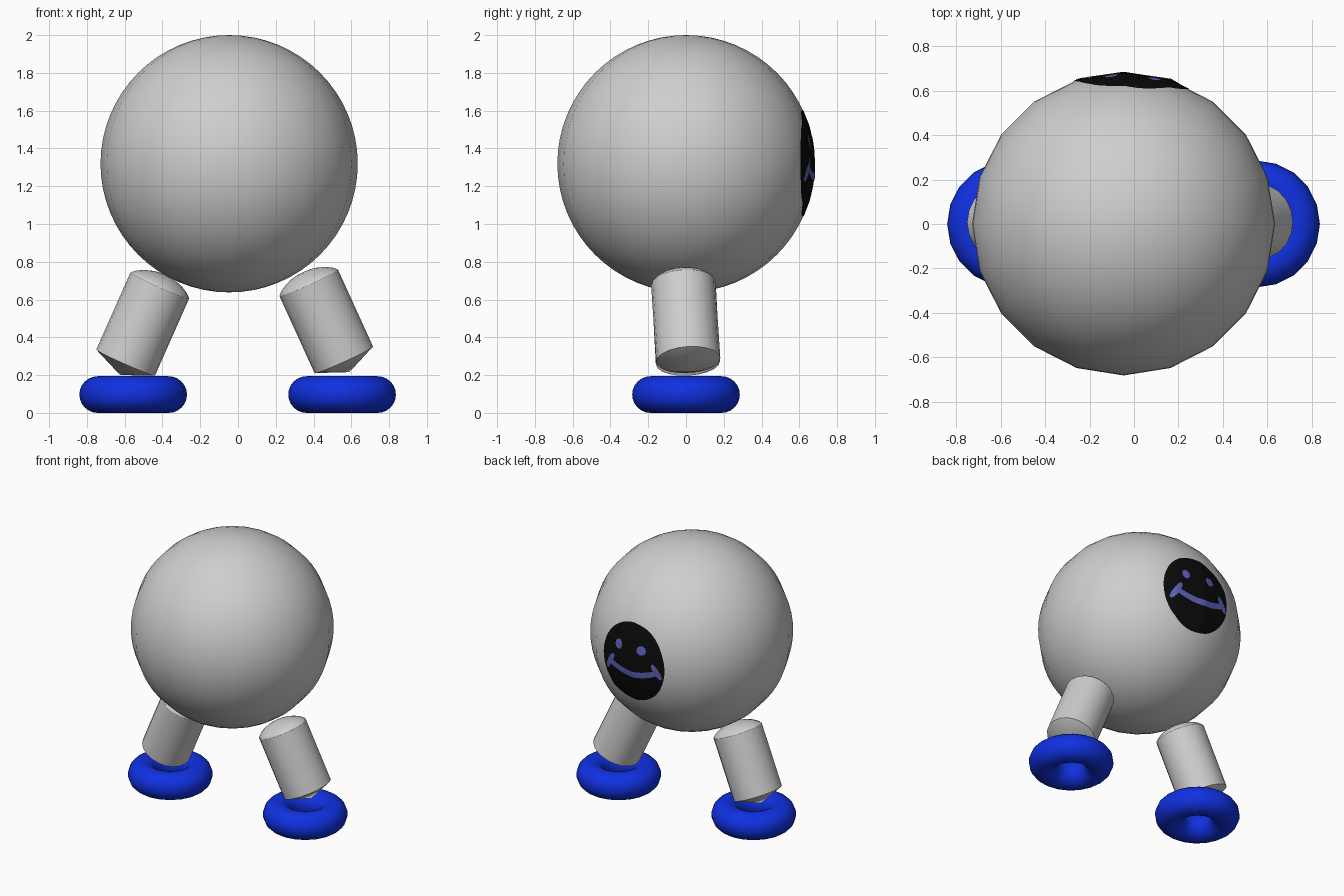
import bpy, bmesh, math
from mathutils import Vector
from mathutils.bvhtree import BVHTree

if "Cube" in bpy.data.objects:
    bpy.data.objects.remove(bpy.data.objects["Cube"])

R = 0.681
CENTRE = Vector((-0.047, 0, 1.319))


def material(name, rgb):
    m = bpy.data.materials.new(name)
    m.diffuse_color = (*rgb, 1)
    m.use_nodes = True
    m.node_tree.nodes["Principled BSDF"].inputs["Base Color"].default_value = m.diffuse_color
    return m


GREY = material("light grey", (0.62, 0.62, 0.62))
BLUE = material("strong blue", (0.005, 0.03, 0.75))
BLACK = material("black", (0.003, 0.003, 0.003))
VIOLET = material("violet blue", (0.11, 0.125, 0.5))


def make_object(name, bm, mat, angle=30):
    me = bpy.data.meshes.new(name)
    bm.to_mesh(me)
    bm.free()
    ob = bpy.data.objects.new(name, me)
    bpy.context.collection.objects.link(ob)
    me.materials.append(mat)
    bpy.ops.object.select_all(action='DESELECT')
    ob.select_set(True)
    bpy.context.view_layer.objects.active = ob
    bpy.ops.object.shade_smooth_by_angle(angle=math.radians(angle))
    return ob


def lathe(profile, steps):
    """Spin a closed-or-capped (radius, height) profile around z."""
    bm = bmesh.new()
    vs = [bm.verts.new((r, 0, z)) for r, z in profile]
    es = [bm.edges.new(p) for p in zip(vs, vs[1:])]
    bmesh.ops.spin(bm, geom=vs + es, cent=(0, 0, 0), axis=(0, 0, 1),
                   angle=math.tau, steps=steps, use_merge=False)
    bmesh.ops.remove_doubles(bm, verts=bm.verts, dist=1e-5)
    bmesh.ops.recalc_face_normals(bm, faces=bm.faces)
    return bm


# Body ball
ball = bmesh.new()
bmesh.ops.create_uvsphere(ball, u_segments=20, v_segments=32, radius=R)
bmesh.ops.translate(ball, verts=ball.verts, vec=CENTRE)
surface = BVHTree.FromBMesh(ball)
make_object("round_body", ball, GREY)


def patch(name, shape, nu, nv, offset, mat):
    """Thin plate laid onto the back (+y) of the ball; shape(u, v) -> (dx, dz)."""
    bm = bmesh.new()
    grid = []
    for i in range(nu + 1):
        row = []
        for j in range(nv + 1):
            dx, dz = shape(i / nu, j / nv)
            start = CENTRE + Vector((dx, 2, dz))
            hit = surface.ray_cast(start, Vector((0, -1, 0)))[0]
            out = (hit - CENTRE).normalized()
            row.append(bm.verts.new(hit + out * offset))
        grid.append(row)
    for i in range(nu):
        for j in range(nv):
            bm.faces.new((grid[i][j], grid[i + 1][j], grid[i + 1][j + 1], grid[i][j + 1]))
    bmesh.ops.remove_doubles(bm, verts=bm.verts, dist=1e-5)
    bm.normal_update()
    bmesh.ops.reverse_faces(bm, faces=[f for f in bm.faces if f.normal.y < 0])
    return make_object(name, bm, mat, 60)


def ellipse(cx, cz, rx, rz):
    return lambda u, v: (cx + rx * u * math.cos(math.tau * v),
                         cz + rz * u * math.sin(math.tau * v))


def bar(a, b, width):
    """Straight stroke with rounded ends."""
    ax, bx = Vector(a), Vector(b)
    d = (bx - ax).normalized()
    n = Vector((-d.y, d.x))

    def shape(u, v):
        w = width * (1 - 0.6 * abs(2 * u - 1) ** 3)
        p = ax.lerp(bx, u) + n * w * (v - 0.5)
        return p.x, p.y
    return shape


def smile(u, v):
    t = 2 * u - 1
    return 0.022 + 0.19 * t, -0.067 + 0.045 * t * t + 0.042 * (v - 0.5)


# Face: dark disc, eyes, smile and cheek strokes
patch("face_disc", ellipse(0.035, 0.003, 0.26, 0.28), 20, 64, 0.003, BLACK)
patch("eye_right", ellipse(0.138, 0.116, 0.029, 0.034), 4, 24, 0.006, VIOLET)
patch("eye_left", ellipse(-0.053, 0.117, 0.034, 0.032), 4, 24, 0.006, VIOLET)
patch("smile", smile, 40, 4, 0.006, VIOLET)
patch("cheek_right", bar((0.25, -0.09), (0.178, 0.032), 0.04), 12, 4, 0.006, VIOLET)
patch("cheek_left", bar((-0.203, -0.062), (-0.135, 0.036), 0.04), 12, 4, 0.006, VIOLET)


# Legs: cylinders with a domed top and a conical bottom
def leg(name, top, bottom):
    top, bottom = Vector(top), Vector(bottom)
    axis = top - bottom
    L, r, h = axis.length, 0.17, 0.066
    dome = [(r * math.cos(a), L + h * math.sin(a) ** 1.5)
            for a in (math.pi / 2 * k / 6 for k in range(6))]
    bm = lathe([(0, -0.072), (r, 0)] + dome + [(0, L + h)], 20)
    rot = Vector((0, 0, 1)).rotation_difference(axis).to_matrix()
    bmesh.ops.rotate(bm, verts=bm.verts, cent=(0, 0, 0), matrix=rot)
    bmesh.ops.translate(bm, verts=bm.verts, vec=bottom)
    make_object(name, bm, GREY, 22)


leg("left_leg", (-0.415, -0.012, 0.672), (-0.595, 0.01, 0.266))
leg("right_leg", (0.375, -0.015, 0.687), (0.56, 0.012, 0.281))

# Feet: ring-shaped pads
for name, x in (("left_foot", -0.555), ("right_foot", 0.551)):
    ring = [(0.188 + 0.097 * math.cos(math.tau * k / 24),
             0.097 + 0.097 * math.sin(math.tau * k / 24)) for k in range(25)]
    bm = lathe(ring, 20)
    bmesh.ops.translate(bm, verts=bm.verts, vec=(x, 0, 0))
    make_object(name, bm, BLUE, 60)
